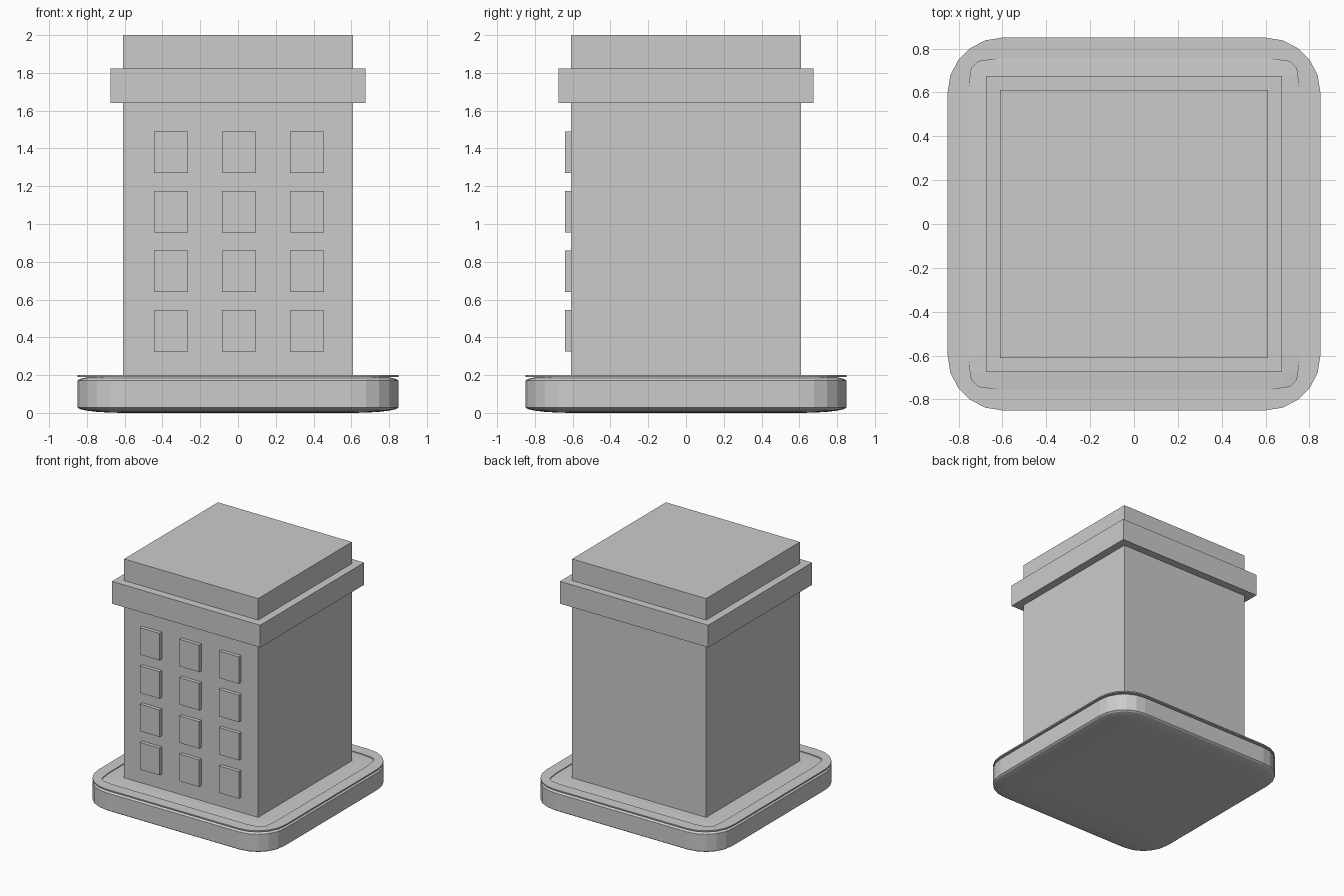
import bpy, bmesh, math

if "Cube" in bpy.data.objects:
    bpy.data.objects.remove(bpy.data.objects["Cube"])


def make_object(name, bm):
    bmesh.ops.recalc_face_normals(bm, faces=bm.faces)
    mesh = bpy.data.meshes.new(name)
    bm.to_mesh(mesh)
    bm.free()
    obj = bpy.data.objects.new(name, mesh)
    bpy.context.collection.objects.link(obj)
    return obj


def box(name, x0, x1, y0, y1, z0, z1):
    bm = bmesh.new()
    bmesh.ops.create_cube(bm, size=1)
    for v in bm.verts:
        v.co.x = (x0 + x1) / 2 + v.co.x * (x1 - x0)
        v.co.y = (y0 + y1) / 2 + v.co.y * (y1 - y0)
        v.co.z = (z0 + z1) / 2 + v.co.z * (z1 - z0)
    return make_object(name, bm)


def four_corners(quarter):
    # Repeat one corner outline around the z axis
    pts = []
    for k in range(4):
        c, s = round(math.cos(k * math.pi / 2)), round(math.sin(k * math.pi / 2))
        pts += [(c * x - s * y, s * x + c * y) for x, y in quarter]
    return pts


# Base slab: rounded cube squashed flat
bm = bmesh.new()
bmesh.ops.create_cube(bm, size=1.7)
bmesh.ops.bevel(bm, geom=bm.edges[:], offset=0.25, segments=5, profile=0.5,
                affect='EDGES', clamp_overlap=True)
for v in bm.verts:
    v.co.z = 0.1 + v.co.z * 0.2 / 1.7
make_object("base_slab", bm)

# Thin rim plate hovering over the rounded shoulder of the slab
outer = four_corners([(0.6 + 0.25 * math.cos(math.radians(18 * i)),
                       0.6 + 0.25 * math.sin(math.radians(18 * i))) for i in range(6)])
inner = four_corners([(0.755, 0.60), (0.748, 0.66), (0.741, 0.71),
                      (0.71, 0.741), (0.66, 0.748), (0.60, 0.755)])
bm = bmesh.new()
loops = [[bm.verts.new((x, y, z)) for x, y in pts]
         for pts, z in ((outer, 0.19), (outer, 0.2), (inner, 0.2), (inner, 0.19))]
n = len(outer)
for a in range(4):
    la, lb = loops[a], loops[(a + 1) % 4]
    for i in range(n):
        j = (i + 1) % n
        bm.faces.new((la[i], la[j], lb[j], lb[i]))
make_object("base_rim", bm)

# Tower body and cornice band
box("tower_body", -0.61, 0.61, -0.61, 0.61, 0.19, 2.0)
box("cornice_band", -0.675, 0.675, -0.675, 0.675, 1.64, 1.823)

# Window grid on the front
for row in range(4):
    for col in range(3):
        x = -0.355 + 0.36 * col
        z = 0.435 + 0.315 * row
        box(f"window_{row + 1}_{col + 1}", x - 0.09, x + 0.09, -0.64, -0.60,
            z - 0.111, z + 0.111)
